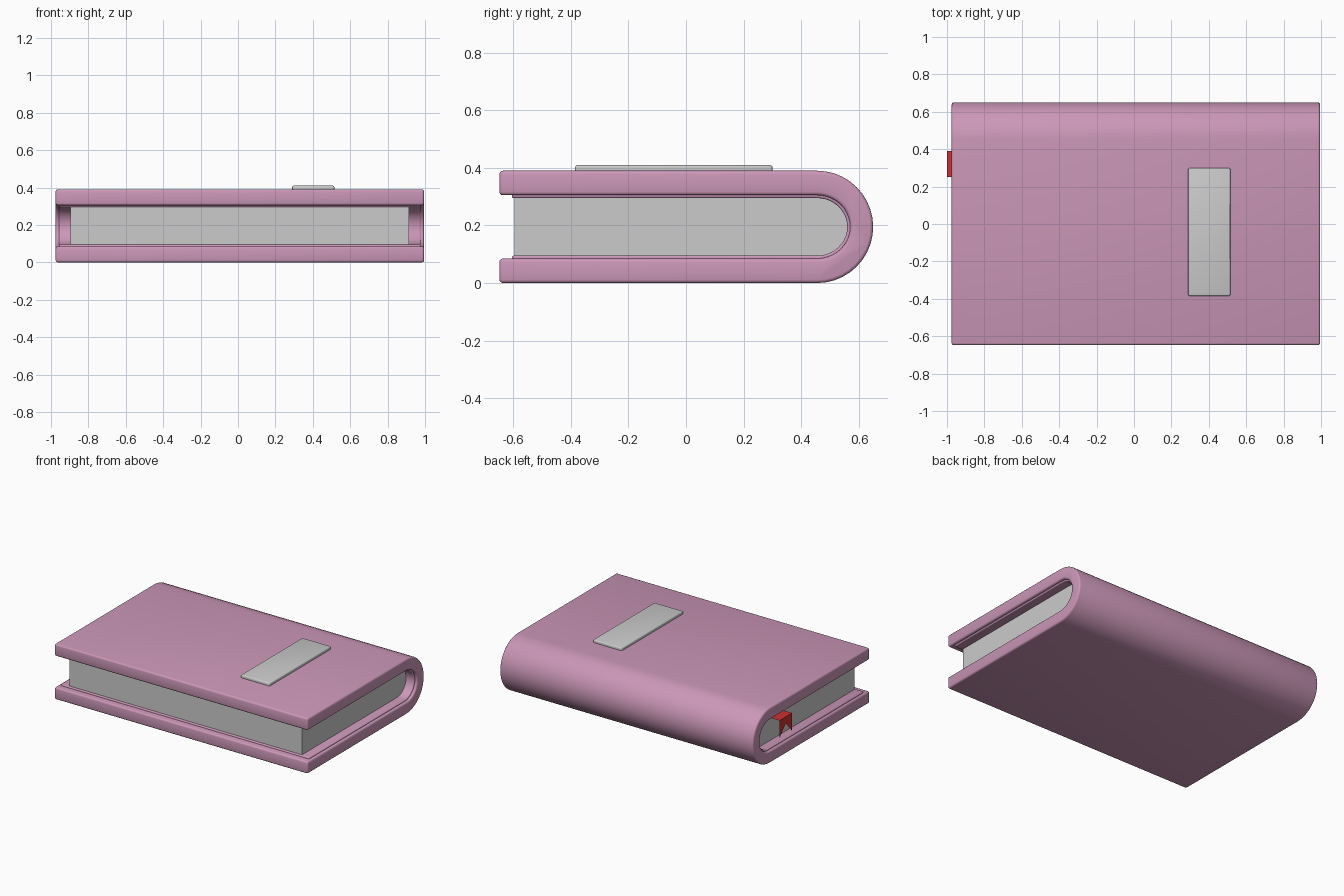
import bpy, bmesh, math

if "Cube" in bpy.data.objects:
    bpy.data.objects.remove(bpy.data.objects["Cube"])


def material(name, color):
    m = bpy.data.materials.new(name)
    m.diffuse_color = color
    m.use_nodes = True
    m.node_tree.nodes["Principled BSDF"].inputs["Base Color"].default_value = m.diffuse_color
    return m


PINK = material("cover_pink", (0.60, 0.31, 0.48, 1))
RED = material("ribbon_red", (0.60, 0.03, 0.03, 1))

MID_Z, BEND_Y = 0.195, 0.455


def tongue(front_y, ry, rz, n=20):
    """Open outline in (y, z): bottom front, round the spine, top front."""
    pts = [(front_y, MID_Z - rz)]
    for i in range(n + 1):
        a = -math.pi / 2 + math.pi * i / n
        pts.append((BEND_Y + ry * math.cos(a), MID_Z + rz * math.sin(a)))
    return pts + [(front_y, MID_Z + rz)]


def extrude_x(name, outline, x0, x1, bevel=0.0, mat=None):
    """Extrude a (y, z) outline along x and round its hard edges."""
    bm = bmesh.new()
    face = bm.faces.new([bm.verts.new((x0, y, z)) for y, z in outline])
    new = bmesh.ops.extrude_face_region(bm, geom=[face])["geom"]
    verts = [v for v in new if isinstance(v, bmesh.types.BMVert)]
    bmesh.ops.translate(bm, verts=verts, vec=(x1 - x0, 0, 0))
    bmesh.ops.recalc_face_normals(bm, faces=bm.faces[:])
    if bevel:
        hard = [e for e in bm.edges if e.calc_face_angle(0) > math.radians(40)]
        bmesh.ops.bevel(bm, geom=hard, offset=bevel, segments=3,
                        profile=0.5, affect='EDGES', clamp_overlap=True)
    return finish(name, bm, mat)


def finish(name, bm, mat=None):
    me = bpy.data.meshes.new(name)
    bm.to_mesh(me)
    bm.free()
    ob = bpy.data.objects.new(name, me)
    bpy.context.collection.objects.link(ob)
    if mat:
        me.materials.append(mat)
    bpy.ops.object.select_all(action='DESELECT')
    ob.select_set(True)
    bpy.context.view_layer.objects.active = ob
    bpy.ops.object.shade_smooth_by_angle(angle=math.radians(35))
    return ob


# Wrap-around cover with rounded spine
extrude_x("cover", tongue(-0.648, 0.195, 0.195) + tongue(-0.648, 0.115, 0.11)[::-1],
          -0.975, 0.995, 0.012, PINK)

# Thin raised lining inside the cover
extrude_x("cover_lining", tongue(-0.605, 0.125, 0.12) + tongue(-0.605, 0.105, 0.1)[::-1],
          -0.957, 0.977, 0.007, PINK)

# Page block
extrude_x("pages", tongue(-0.595, 0.107, 0.102), -0.895, 0.915)

# Raised title plate on the front cover
extrude_x("title_plate", [(-0.385, 0.38), (0.30, 0.38), (0.30, 0.41), (-0.385, 0.41)],
          0.29, 0.515, 0.008)

# Ribbon bookmark: flat strip that folds down to a notched tail
bm = bmesh.new()
Y0, Y1, TOP, TAIL = 0.25, 0.39, 0.28, 0.155
a, b, c, d, e, f, notch = [bm.verts.new(p) for p in (
    (-0.88, Y0, TOP), (-0.88, Y1, TOP), (-1, Y1, TOP), (-1, Y0, TOP),
    (-1, Y0, TAIL), (-1, Y1, TAIL), (-1, (Y0 + Y1) / 2, 0.235))]
bm.faces.new((a, b, c, d))
bm.faces.new((d, c, f, notch, e))
finish("bookmark", bm, RED)
